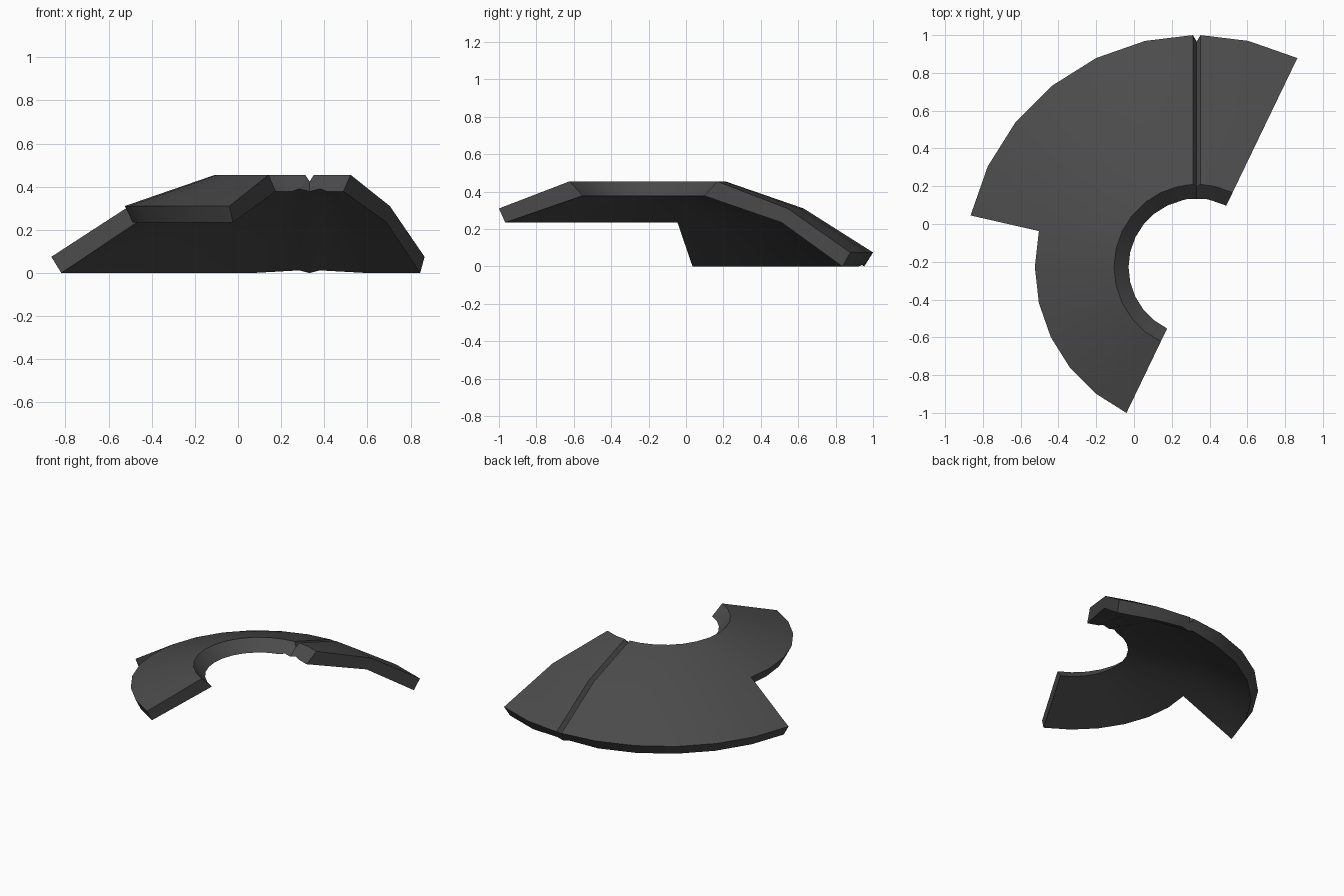
import bpy, bmesh, math

if "Cube" in bpy.data.objects:
    bpy.data.objects.remove(bpy.data.objects["Cube"])

CX, CY = 0.332, -0.228          # axis of the cone-like shell
STEP = math.tau / 28            # angle of one segment
GROOVE = "groove"

# cross-section (radius, height) from the inner rim to the outer rim
TOP = [(0.438, 0.455), (0.857, 0.31), (1.228, 0.075)]
BOTTOM = [(0.361, 0.378), (0.82, 0.235), (1.181, 0.0)]
# direction from the top surface to the groove floor at each row
SINK = [(-0.011, -0.031), (-0.015, -0.029), (-0.034, -0.022)]


def on_arc(r, z, step):
    a = step * STEP
    return (CX - r * math.sin(a), CY + r * math.cos(a), z)


def column(kind, value):
    """Return the top and bottom points of one radial column."""
    if kind == "arc":
        return ([on_arc(r, z, value) for r, z in TOP],
                [on_arc(r, z, value) for r, z in BOTTOM])
    if value == 0:              # groove floor
        return ([(CX, CY + r + dr, z + dz) for (r, z), (dr, dz) in zip(TOP, SINK)],
                [(CX, CY + r, z) for r, z in BOTTOM])
    # groove lips run parallel, and flare out on the underside
    return ([(CX - value * 0.02, CY + r, z) for r, z in TOP],
            [(CX - value * 0.048, CY + r, z + 0.012) for r, z in BOTTOM])


columns = [("arc", -2), ("arc", -1)] + [(GROOVE, s) for s in (-1, 0, 1)]
columns += [("arc", s) for s in range(1, 13)]

bm = bmesh.new()
top, bottom = [], []
for kind, value in columns:
    # the wide skirt stops after six segments; the rest is the narrow collar
    rows = 2 if kind == "arc" and value > 6 else 3
    t, b = column(kind, value)
    top.append([bm.verts.new(p) for p in t[:rows]])
    bottom.append([bm.verts.new(p) for p in b[:rows]])

# upper and lower skins
pair = {t: b for tc, bc in zip(top, bottom) for t, b in zip(tc, bc)}
top_faces = []
for a, b in zip(top, top[1:]):
    for k in range(min(len(a), len(b)) - 1):
        quad = (a[k], b[k], b[k + 1], a[k + 1])
        top_faces.append(bm.faces.new(quad))
        bm.faces.new([pair[v] for v in reversed(quad)])

# rim walls joining both skins
rim = [e for e in bm.edges if e.is_boundary and e.verts[0] in pair and e.verts[1] in pair]
for e in rim:
    u, v = e.verts
    bm.faces.new((u, v, pair[v], pair[u]))
bmesh.ops.recalc_face_normals(bm, faces=bm.faces)

mesh = bpy.data.meshes.new("shoulder_collar")
bm.to_mesh(mesh)
bm.free()
shell = bpy.data.objects.new("shoulder_collar", mesh)
bpy.context.collection.objects.link(shell)

dark = bpy.data.materials.new("dark_grey")
dark.diffuse_color = (0.07, 0.07, 0.07, 1)
dark.use_nodes = True
dark.node_tree.nodes["Principled BSDF"].inputs["Base Color"].default_value = dark.diffuse_color
mesh.materials.append(dark)

# soft cone, sharp rims and groove
bpy.context.view_layer.objects.active = shell
shell.select_set(True)
bpy.ops.object.shade_smooth_by_angle(angle=math.radians(30))
